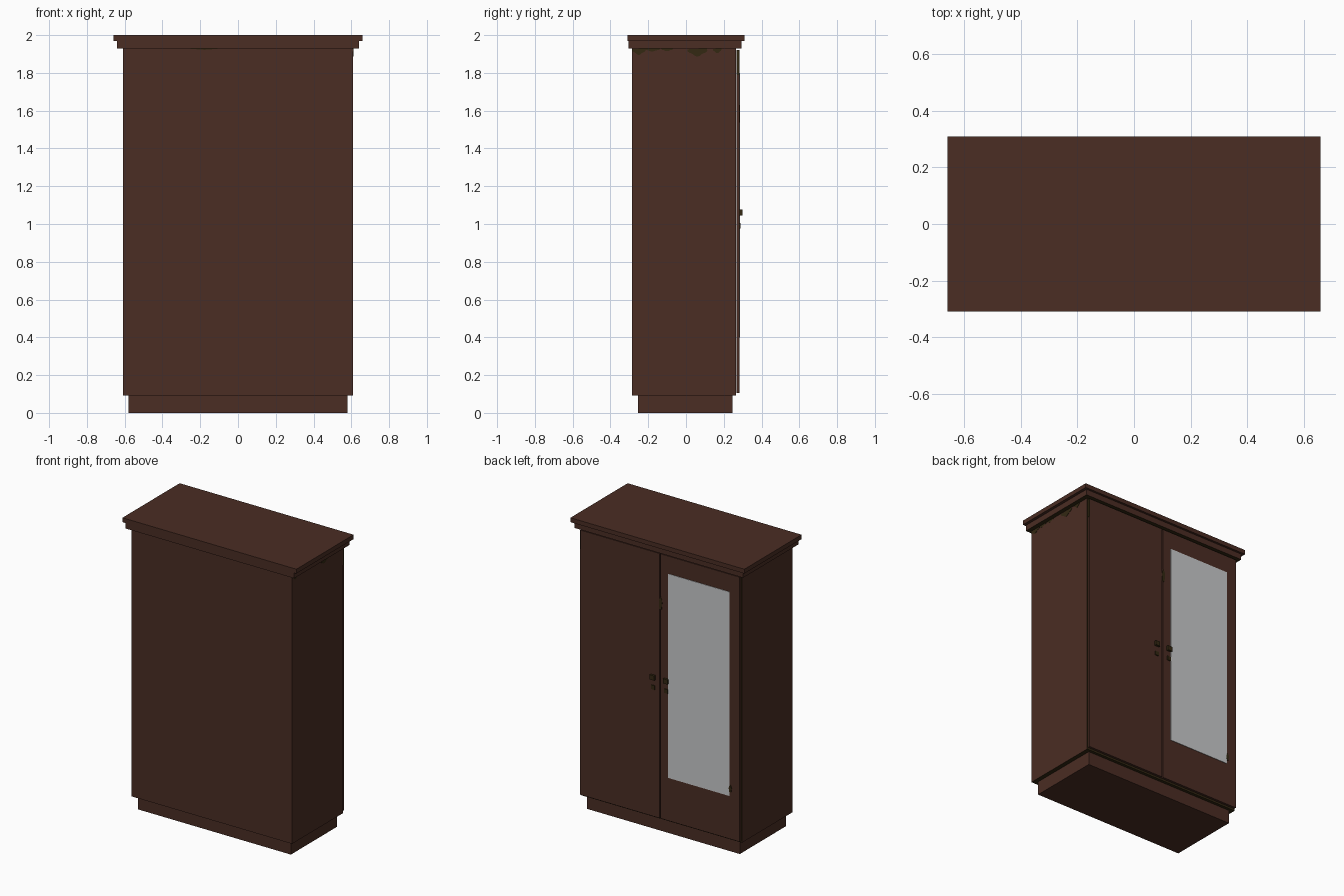
import bpy, bmesh, math
from mathutils import Vector

if "Cube" in bpy.data.objects:
    bpy.data.objects.remove(bpy.data.objects["Cube"])


def mat(name, rgb):
    m = bpy.data.materials.new(name)
    m.diffuse_color = (*rgb, 1)
    m.use_nodes = True
    m.node_tree.nodes["Principled BSDF"].inputs["Base Color"].default_value = m.diffuse_color
    return m


WOOD = mat("dark_wood", (0.069, 0.026, 0.017))
MIRROR = mat("mirror_glass", (0.58, 0.59, 0.60))
AGED = mat("aged_dark_brass", (0.033, 0.021, 0.006))


def finish(name, bm, mats):
    me = bpy.data.meshes.new(name)
    bm.to_mesh(me)
    bm.free()
    for m in mats:
        me.materials.append(m)
    ob = bpy.data.objects.new(name, me)
    bpy.context.collection.objects.link(ob)
    return ob


def box(name, x, y, z, mats=(WOOD,), dark=None):
    """Box from (min, max) ranges; faces whose normal passes `dark` use slot 1."""
    bm = bmesh.new()
    bmesh.ops.create_cube(bm, size=1)
    for v in bm.verts:
        v.co = Vector([(r[0] + r[1]) / 2 + c * (r[1] - r[0])
                       for r, c in zip((x, y, z), v.co)])
    bm.normal_update()
    if dark:
        for f in bm.faces:
            f.material_index = int(dark(f.normal))
    return finish(name, bm, mats)


def patch(name, centre, u, v, a0=0, a1=2 * math.pi):
    """Thin wavy-edged stain: elliptical sector with half axes u, v, made as a plate."""
    bm = bmesh.new()
    c, u, v = Vector(centre), Vector(u), Vector(v)
    n = u.cross(v).normalized() * 0.002
    ring = []
    for i in range(13):
        a = a0 + (a1 - a0) * i / 12.5
        r = 1 + 0.1 * math.sin(5 * a)
        ring.append(bm.verts.new(c + n + u * math.cos(a) * r + v * math.sin(a) * r))
    f = bm.faces.new(ring)
    res = bmesh.ops.extrude_face_region(bm, geom=[f])
    for e in res["geom"]:
        if isinstance(e, bmesh.types.BMVert):
            e.co -= 2 * n
    bmesh.ops.recalc_face_normals(bm, faces=bm.faces)
    return finish(name, bm, (AGED,))


# Plinth, carcass and stepped cornice
box("plinth", (-0.58, 0.58), (-0.255, 0.245), (0, 0.095))
box("carcass", (-0.61, 0.61), (-0.285, 0.265), (0.093, 1.935), (WOOD, AGED),
    lambda n: n.y > 0.9 or n.z < -0.9)
box("cornice_lower", (-0.64, 0.64), (-0.305, 0.295), (1.93, 1.97), (WOOD, AGED),
    lambda n: n.z < -0.9)
box("cornice_upper", (-0.66, 0.66), (-0.31, 0.31), (1.97, 2.0))

# Pair of doors with knobs and keyhole plates
for side, s in (("left", -1), ("right", 1)):
    box(f"door_{side}", sorted((s * 0.004, s * 0.605)), (0.267, 0.283), (0.105, 1.92))
    x = s * 0.05
    box(f"knob_{side}", (x - 0.017, x + 0.017), (0.28, 0.298), (1.045, 1.077), (AGED,))
    box(f"keyhole_plate_{side}", (x - 0.013, x + 0.013), (0.28, 0.289), (0.977, 1.005), (AGED,))

# Mirror on one door
box("mirror", (-0.53, -0.065), (0.28, 0.286), (0.40, 1.80), (MIRROR,))

# Age stains under the cornice on the side, and along the door edges
for i, (y, w, h) in enumerate(((-0.25, 0.035, 0.032), (-0.18, 0.04, 0.015),
                               (-0.10, 0.03, 0.014), (0.06, 0.05, 0.04),
                               (0.165, 0.022, 0.024))):
    patch(f"side_stain_{i}", (0.61, y, 1.93), (0, w, 0), (0, 0, -h), 0, math.pi)
patch("back_stain", (-0.18, -0.285, 1.93), (0.07, 0, 0), (0, 0, -0.007), 0, math.pi)
box("door_edge_stain", (0.604, 0.607), (0.269, 0.2845), (1.79, 1.92), (AGED,))
patch("door_gap_stain", (-0.006, 0.283, 1.58), (0.012, 0, 0), (0, 0, 0.045))
patch("mirror_corner_stain", (-0.535, 0.285, 0.45), (0.01, 0, 0), (0, 0, 0.025))
